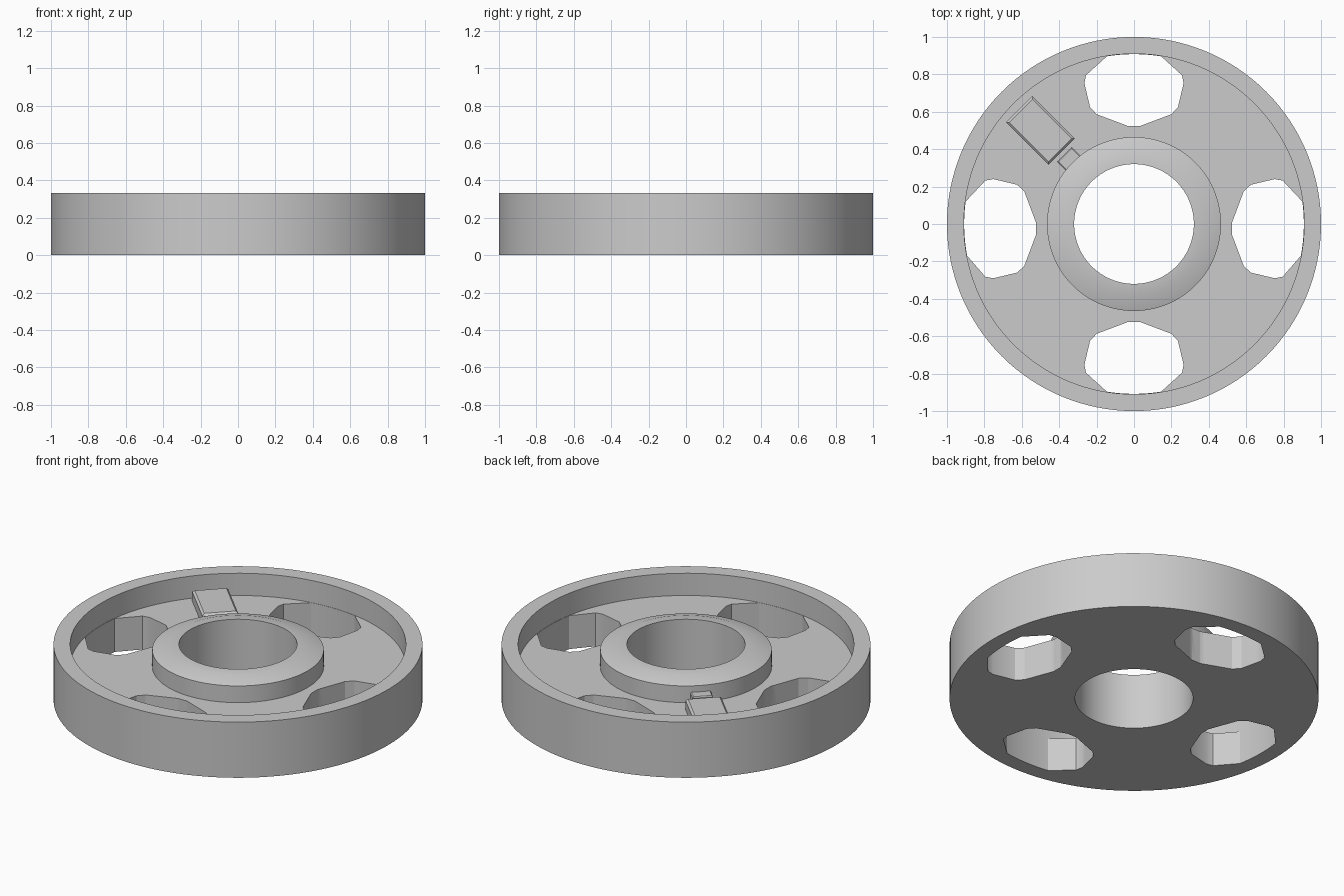
import bpy
import bmesh
from math import pi, radians, sqrt
from mathutils import Matrix, Vector

cube = bpy.data.objects.get("Cube")
if cube:
    bpy.data.objects.remove(cube, do_unlink=True)

grey = bpy.data.materials.new("light grey")
grey.use_nodes = True
COLOUR = (0.6, 0.6, 0.6, 1)
grey.diffuse_color = COLOUR
grey.node_tree.nodes["Principled BSDF"].inputs["Base Color"].default_value = COLOUR

FLOOR, TOP, RIM_IN = 0.2, 0.333, 0.91


def finish(bm, name):
    """Turn a bmesh into a grey object in the scene."""
    bmesh.ops.recalc_face_normals(bm, faces=bm.faces)
    mesh = bpy.data.meshes.new(name)
    bm.to_mesh(mesh)
    bm.free()
    mesh.materials.append(grey)
    obj = bpy.data.objects.new(name, mesh)
    bpy.context.collection.objects.link(obj)
    return obj


def activate(obj):
    bpy.ops.object.select_all(action='DESELECT')
    obj.select_set(True)
    bpy.context.view_layer.objects.active = obj


# Wheel body: bore, chamfered hub, recessed floor and rim turned from one profile
profile = [(0.32, 0), (1, 0), (1, TOP), (RIM_IN, TOP), (RIM_IN, FLOOR),
           (0.465, FLOOR), (0.465, 0.3), (0.38, TOP - 0.004), (0.32, TOP)]
bm = bmesh.new()
ring = [bm.verts.new((r, 0, z)) for r, z in profile]
edges = [bm.edges.new((a, b)) for a, b in zip(ring, ring[1:] + ring[:1])]
bmesh.ops.spin(bm, geom=ring + edges, axis=(0, 0, 1), cent=(0, 0, 0),
               angle=2 * pi, steps=128, use_merge=True)
bmesh.ops.remove_doubles(bm, verts=bm.verts, dist=1e-5)
body = finish(bm, "wheel_body")

# Window cutters: half outline (sideways, outward), mirrored, closed along the rim
half = [(0.03, 0.523), (0.2, 0.587), (0.235, 0.625), (0.265, 0.752), (0.257, 0.795)]
bm = bmesh.new()
for quarter in range(4):
    # The two side windows sit slightly towards the front
    shift = {1: -0.025, 3: 0.025}.get(quarter, 0)
    sign = -1 if quarter == 1 else 1
    shift = shift * sign if quarter == 1 else shift
    if quarter == 1:      # left-hand turn: sideways axis points to -y
        shift = -0.025 * -1 * -1
    turn = Matrix.Rotation(quarter * pi / 2, 3, 'Z')
    # Sideways direction after the turn decides which way the front lies
    front = (turn @ Vector((1, 0, 0))).y
    shift = -0.025 * round(front)
    arc_x = [shift + 0.145 * (1 - i / 8) for i in range(17)]
    arc = [(x, sqrt((RIM_IN - 0.002) ** 2 - x * x)) for x in arc_x]
    outline = ([(x + shift, y) for x, y in half] + arc
               + [(shift - x, y) for x, y in reversed(half)])
    face = bm.faces.new([bm.verts.new(turn @ Vector((x, y, -0.1))) for x, y in outline])
    new = bmesh.ops.extrude_face_region(bm, geom=[face])["geom"]
    top = [v for v in new if isinstance(v, bmesh.types.BMVert)]
    bmesh.ops.translate(bm, verts=top, vec=(0, 0, FLOOR + 0.15))
cutter = finish(bm, "window_cutter")
cutter.hide_render = True

cut = body.modifiers.new("windows", 'BOOLEAN')
cut.operation = 'DIFFERENCE'
cut.solver = 'EXACT'
cut.object = cutter
activate(body)
bpy.ops.object.modifier_apply(modifier=cut.name)
bpy.data.objects.remove(cutter, do_unlink=True)
activate(body)
bpy.ops.object.shade_smooth_by_angle(angle=radians(25))


def radial_block(name, r_in, r_out, width, top, chamfer):
    """Box on the floor pointing outward to the back right, top edges chamfered."""
    base = FLOOR - 0.01
    bm = bmesh.new()
    bmesh.ops.create_cube(bm, size=1)
    bmesh.ops.scale(bm, vec=(r_out - r_in, width, top - base), verts=bm.verts)
    bmesh.ops.translate(bm, vec=((r_in + r_out) / 2, 0, (top + base) / 2), verts=bm.verts)
    upper = [e for e in bm.edges if all(v.co.z > top - 0.001 for v in e.verts)]
    bmesh.ops.bevel(bm, geom=upper, offset=chamfer, segments=1, affect='EDGES')
    bmesh.ops.rotate(bm, cent=(0, 0, 0), verts=bm.verts,
                     matrix=Matrix.Rotation(radians(135), 3, 'Z'))
    return finish(bm, name)


# Raised block with a small tab joining the hub
radial_block("raised_block", 0.547, 0.868, 0.198, 0.268, 0.012)
radial_block("hub_tab", 0.45, 0.527, 0.112, 0.262, 0.006)
